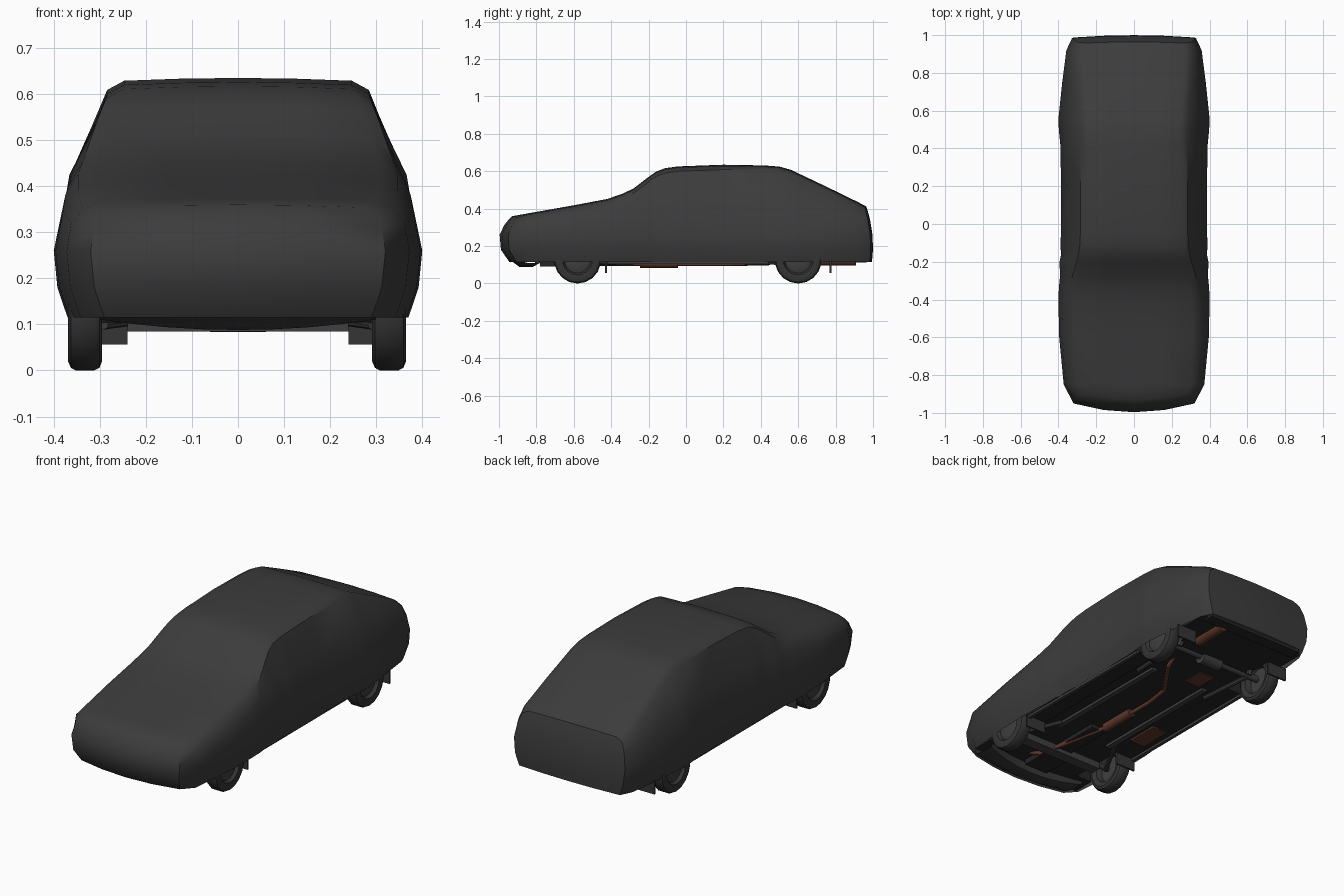
import bpy, bmesh, math
from mathutils import Vector

if "Cube" in bpy.data.objects:
    bpy.data.objects.remove(bpy.data.objects["Cube"])

def mat(name, r, g, b):
    m = bpy.data.materials.new(name)
    m.diffuse_color = (r, g, b, 1)
    m.use_nodes = True
    m.node_tree.nodes["Principled BSDF"].inputs["Base Color"].default_value = m.diffuse_color
    return m

CLOTH = mat("cover_cloth", .045, .045, .045)
RUBBER = mat("tyre_rubber", .035, .035, .035)
PAN = mat("floor_black", .018, .018, .018)
STEEL = mat("chassis_steel", .05, .05, .05)
RUST = mat("rusty_exhaust", .12, .04, .026)

def finish(name, bm, m, smooth=None):
    bmesh.ops.remove_doubles(bm, verts=bm.verts, dist=.0005)
    bmesh.ops.recalc_face_normals(bm, faces=bm.faces)
    me = bpy.data.meshes.new(name)
    bm.to_mesh(me)
    bm.free()
    me.materials.append(m)
    ob = bpy.data.objects.new(name, me)
    bpy.context.collection.objects.link(ob)
    if smooth:
        bpy.ops.object.select_all(action='DESELECT')
        bpy.context.view_layer.objects.active = ob
        ob.select_set(True)
        bpy.ops.object.shade_smooth_by_angle(angle=math.radians(smooth))
    return ob

def box(name, lo, hi, m):
    bm = bmesh.new()
    bmesh.ops.create_cube(bm, size=1)
    for v in bm.verts:
        v.co = [lo[i] + (v.co[i] + .5) * (hi[i] - lo[i]) for i in range(3)]
    return finish(name, bm, m)

def pair(name, lo, hi, m):
    # same box on both sides of the car
    box(name + "_right", lo, hi, m)
    box(name + "_left", (-hi[0], lo[1], lo[2]), (-lo[0], hi[1], hi[2]), m)

def tube(name, pts, r, m, n=10):
    # straight capped pipes from point to point
    bm = bmesh.new()
    for a, b in zip(pts, pts[1:]):
        a, b = Vector(a), Vector(b)
        d = b - a
        q = d.to_track_quat('Z', 'Y').to_matrix().to_4x4()
        q.translation = (a + b) / 2
        bmesh.ops.create_cone(bm, cap_ends=True, segments=n, radius1=r, radius2=r,
                              depth=d.length + r * .6, matrix=q)
    return finish(name, bm, m, 40)

# --- draped cover: cross-sections along the car ---
# y, top z, roof half width, max half width, belt z, belt half width
STATIONS = [
    (-1.00, .360, .290, .320, .310, .312),
    (-.85, .374, .325, .372, .320, .362),
    (-.60, .418, .335, .396, .345, .380),
    (-.42, .452, .335, .400, .380, .375),
    (-.34, .480, .325, .398, .400, .368),
    (-.28, .508, .315, .392, .415, .358),
    (-.20, .570, .293, .394, .425, .366),
    (-.16, .598, .282, .386, .430, .352),
    (-.11, .617, .274, .390, .430, .362),
    (-.04, .626, .272, .386, .430, .354),
    (.20, .635, .272, .386, .430, .356),
    (.42, .631, .272, .390, .430, .360),
    (.50, .625, .272, .398, .430, .362),
    (.56, .608, .274, .400, .420, .362),
    (.75, .518, .288, .380, .380, .350),
    (.92, .435, .298, .358, .340, .342),
    (1.00, .412, .285, .328, .340, .315),
]
T = (1, .5, 0, -.5, -1)

def place(k, x, z):
    # the nose and tail bulge; all other sections are upright
    y = STATIONS[k][0]
    if k == 0:
        y += 4.2 * (z - .23) ** 2 + .45 * x * x
    if k == len(STATIONS) - 1:
        y -= .8 * (z - .2) ** 2 + .12 * x * x
    return (x, y, z)

def half(k):
    y, zt, wt, wm, zb, wb = STATIONS[k]
    return [(wm - .03, .115), (wm - .008, .18), (wm, .26), (wb, zb),
            (wt + .012, zt - .026), (wt - .025, zt - .006)]

bm = bmesh.new()
rows = []
for k, s in enumerate(STATIONS):
    h = half(k)
    ring = h + [(h[5][0] * t, s[1] - .006 * t * t) for t in T[1:4]] + [(-x, z) for x, z in h[::-1]]
    rows.append([bm.verts.new(place(k, x, z)) for x, z in ring])
for a, b in zip(rows, rows[1:]):
    for i in range(len(a) - 1):
        bm.faces.new((a[i], a[i + 1], b[i + 1], b[i]))
for k in (0, len(STATIONS) - 1):
    # nose and tail panels
    grid = [[bm.verts.new(place(k, x * t, z + (.006 * (1 - t * t) if i == 5 else 0))) for t in T]
            for i, (x, z) in enumerate(half(k))]
    for a, b in zip(grid, grid[1:]):
        for i in range(4):
            bm.faces.new((a[i], a[i + 1], b[i + 1], b[i]))
finish("car_cover", bm, CLOTH, 38)

# --- underbody: floor tub, sills, wheel well ceilings ---
box("floor_pan", (-.24, -.86, .122), (.24, .92, .28), PAN)
pair("sill", (.24, -.42, .118), (.355, .44, .28), PAN)
pair("rear_corner", (.24, .78, .122), (.32, .93, .28), PAN)
pair("front_corner", (.24, -.86, .122), (.335, -.74, .28), PAN)
pair("wheel_well_top", (.24, -.80, .27), (.355, .85, .28), PAN)
pair("floor_rail", (.15, -.40, .108), (.18, .36, .123), STEEL)
pair("sill_edge", (.335, -.42, .105), (.352, .44, .12), STEEL)

# --- front valance, following the bowed nose ---
bm = bmesh.new()
last = None
for i in range(9):
    x = -.30 + .075 * i
    y = -.94 + .45 * x * x
    z = .088 + .25 * x * x
    cur = [bm.verts.new(p) for p in ((x, y, .125), (x, y + .05, z), (x, y + .12, z), (x, y + .14, .125))]
    if last:
        for j in range(3):
            bm.faces.new((last[j], last[j + 1], cur[j + 1], cur[j]))
    last = cur
finish("front_valance", bm, CLOTH, 40)
box("rear_valance", (-.29, .90, .112), (.29, .965, .13), PAN)

# --- wheels ---
def wheel(name, cx, cy, side):
    R = .125
    prof = [(.0, .018), (.045, .026), (.07, .016), (.08, .032), (.105, .037), (.119, .031),
            (.125, .020), (.125, -.020), (.119, -.031), (.105, -.037), (.08, -.03), (.07, .0), (0, .0)]
    bm = bmesh.new()
    n = 18
    rings = []
    for r, o in prof:
        rings.append([bm.verts.new((cx + side * o, cy + r * math.sin(2 * math.pi * i / n),
                                    R - r * math.cos(2 * math.pi * i / n))) for i in range(n)])
    for a, b in zip(rings, rings[1:]):
        for i in range(n):
            bm.faces.new((a[i], a[(i + 1) % n], b[(i + 1) % n], b[i]))
    ob = finish(name, bm, RUBBER, 35)
    ob.data.materials.append(STEEL)
    for f in ob.data.polygons:
        c = f.center
        if math.hypot(c.y - cy, c.z - R) < .072:
            f.material_index = 1

for end, y in (("front", -.58), ("rear", .60)):
    wheel(end + "_wheel_right", .328, y, 1)
    wheel(end + "_wheel_left", -.332, y, -1)

# --- mud flaps ---
pair("front_mud_flap", (.24, -.432, .056), (.358, -.422, .125), RUBBER)
pair("rear_mud_flap", (.24, .768, .056), (.358, .778, .125), RUBBER)

# --- axles and suspension ---
tube("rear_axle", [(-.31, .60, .125), (.31, .60, .125)], .018, STEEL)
tube("axle_housing", [(-.05, .60, .12), (.05, .60, .12)], .036, STEEL, 12)
tube("front_axle", [(-.31, -.58, .118), (.31, -.58, .118)], .014, STEEL)
box("front_crossmember", (-.24, -.62, .085), (.24, -.56, .123), STEEL)
box("engine_sump", (-.07, -.78, .092), (.07, -.62, .123), PAN)
box("gearbox", (-.045, -.55, .10), (.045, -.28, .123), PAN)
for s, tag in ((1, "right"), (-1, "left")):
    tube("trailing_arm_" + tag, [(s * .22, .30, .115), (s * .24, .60, .11)], .012, STEEL, 8)
    tube("strut_arm_" + tag, [(s * .18, -.36, .115), (s * .29, -.57, .10)], .011, STEEL, 8)
    tube("damper_" + tag, [(s * .23, .64, .11), (s * .22, .70, .24)], .016, STEEL, 8)

# --- exhaust and rusty floor patches ---
tube("exhaust_pipe", [(.09, -.72, .13), (.07, -.66, .105), (-.02, -.22, .104), (-.02, .10, .104),
                      (0, .24, .104), (.14, .44, .108), (.16, .58, .165), (.17, .72, .125)], .011, RUST)
tube("middle_silencer", [(-.02, -.24, .108), (-.02, -.05, .108)], .024, RUST, 12)
tube("rear_silencer", [(.17, .72, .125), (.17, .90, .125)], .03, RUST, 12)
box("rust_patch_rear", (-.13, .36, .117), (-.04, .48, .1225), RUST)
box("rust_patch_side", (-.30, -.28, .113), (-.21, -.10, .1225), RUST)
